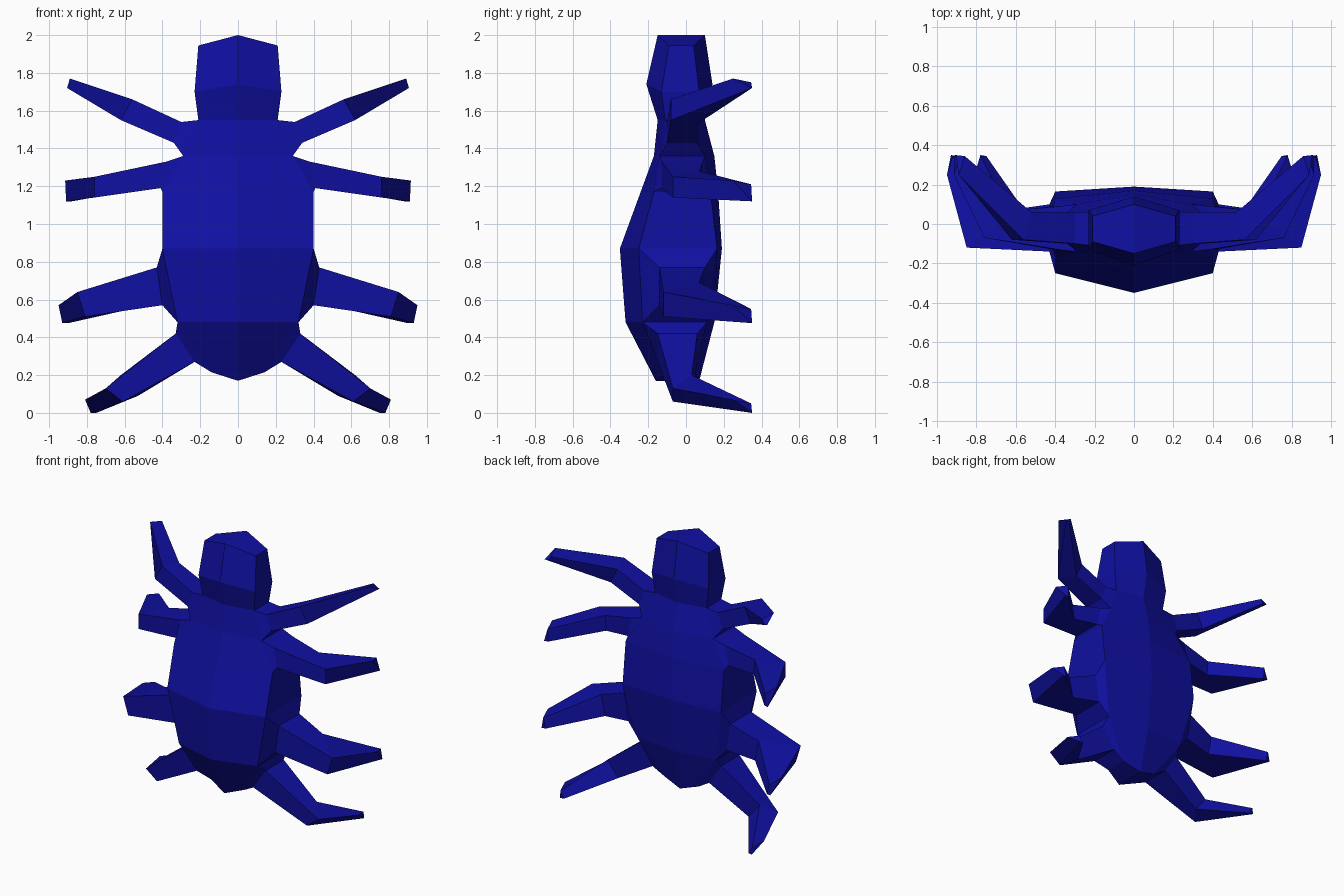
import bpy, bmesh

if "Cube" in bpy.data.objects:
    bpy.data.objects.remove(bpy.data.objects["Cube"])

blue = bpy.data.materials.new("deep_blue")
blue.diffuse_color = (0.005, 0.005, 0.36, 1)
blue.use_nodes = True
blue.node_tree.nodes["Principled BSDF"].inputs["Base Color"].default_value = blue.diffuse_color


def make(name, rings, closed, skip=(), caps=()):
    """Loft rings of four points, then mirror across x = 0."""
    bm = bmesh.new()
    vs = [[bm.verts.new(p) for p in r] for r in rings]
    for i in range(len(vs) - 1):
        for j in range(4 if closed else 3):
            if (i, j) not in skip:
                k = (j + 1) % 4
                bm.faces.new((vs[i][j], vs[i + 1][j], vs[i + 1][k], vs[i][k]))
    for c in caps:
        bm.faces.new(vs[c] if c == 0 else vs[c][::-1])
    bmesh.ops.recalc_face_normals(bm, faces=bm.faces)
    # outermost face must look outwards
    f = max(bm.faces, key=lambda f: f.calc_center_median().x)
    if f.normal.x < 0:
        bmesh.ops.reverse_faces(bm, faces=bm.faces)
    me = bpy.data.meshes.new(name)
    bm.to_mesh(me)
    bm.free()
    me.materials.append(blue)
    ob = bpy.data.objects.new(name, me)
    bpy.context.collection.objects.link(ob)
    ob.modifiers.new("mirror", 'MIRROR').use_clip = True


# half cross-section: centre front, side front, side back, centre back
def section(zc, zs, w, fc, fs, bs, bc):
    return [(0, fc, zc), (w, fs, zs), (w, bs, zs), (0, bc, zc)]


crown = section(2.00, 1.945, .21, -.15, -.09, .04, .10)
cheek = section(1.74, 1.70, .23, -.21, -.13, .07, .14)
neck = section(1.55, 1.55, .21, -.15, -.11, .06, .10)
shoulder = section(1.36, 1.36, .29, -.17, -.14, .10, .15)
chest = section(1.17, 1.17, .40, -.24, -.17, .13, .17)
belly = section(.87, .87, .40, -.35, -.25, .165, .19)
hip = section(.48, .48, .32, -.32, -.23, .11, .15)
tail = section(.17, .215, .14, -.16, -.11, .05, .07)

# Head and body; side panels where legs grow are left open
make("head", [crown, cheek, neck], False, caps=[0])
make("body", [neck, shoulder, chest, belly, hip, tail], False,
     skip=[(0, 1), (1, 1), (3, 1), (4, 1)], caps=[5])


# Legs: side panel -> root -> knee -> tip
def leg(name, upper, lower, root, knee, tip):
    (x0, z0), (x1, z1), yf, yb = root
    (tx0, tz0), (tx1, tz1) = tip
    hub = [upper[1], upper[2], lower[2], lower[1]]
    base = [(x0, yf, z0), (x0, yb, z0), (x1, yb, z1), (x1, yf, z1)]
    end = [(tx0, .25, tz0), (tx0 - .03, .345, tz0 - .02),
           (tx1 - .03, .345, tz1), (tx1, .35, tz1)]
    make(name, [hub, base, knee, end], True, caps=[3])


leg("first_legs", neck, shoulder, ((.30, 1.54), (.34, 1.43), -.10, .06),
    [(.56, -.08, 1.66), (.52, .06, 1.64), (.57, .06, 1.53), (.62, -.08, 1.55)],
    ((.89, 1.77), (.905, 1.72)))
leg("second_legs", shoulder, chest, ((.38, 1.33), (.41, 1.19), -.13, .09),
    [(.76, -.07, 1.25), (.61, .07, 1.28), (.60, .07, 1.17), (.76, -.07, 1.14)],
    ((.915, 1.23), (.91, 1.12)))
leg("third_legs", belly, hip, ((.43, .77), (.40, .57), -.14, .10),
    [(.85, -.12, .64), (.64, .07, .69), (.61, .07, .54), (.81, -.12, .51)],
    ((.95, .57), (.93, .475)))
leg("fourth_legs", hip, tail, ((.33, .42), (.23, .27), -.15, .06),
    [(.70, -.07, .13), (.62, .03, .20), (.53, .03, .09), (.61, -.07, .06)],
    ((.81, .07), (.78, 0)))
